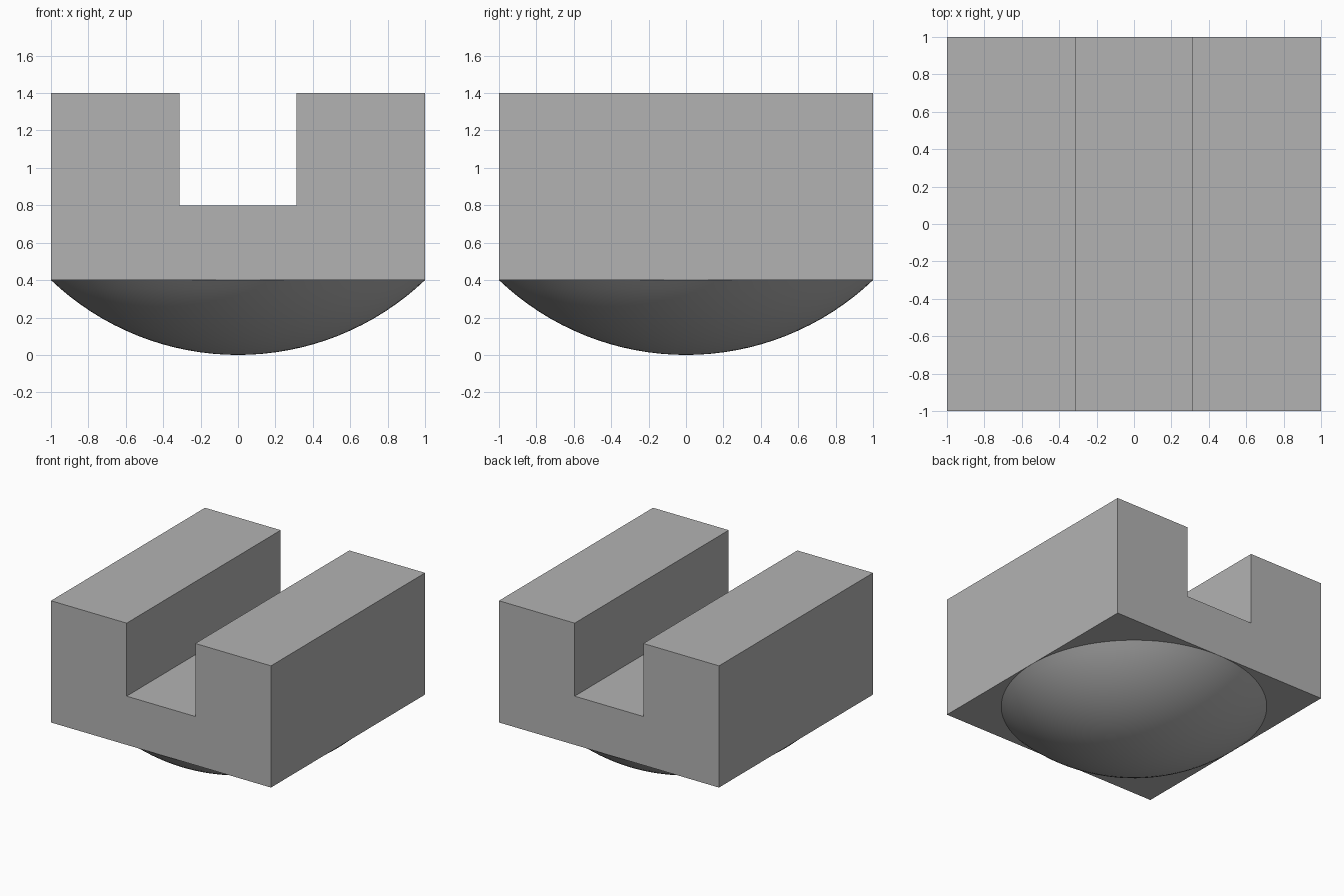
import bpy, bmesh, math

cube = bpy.data.objects.get("Cube")
if cube:
    bpy.data.objects.remove(cube, do_unlink=True)

# Overall dimensions
HALF, TOP, BASE = 1.0, 1.4, 0.4
GROOVE, FLOOR = 0.312, 0.8

grey = bpy.data.materials.new("plain grey")
grey.use_nodes = True
COLOUR = (0.45, 0.45, 0.45, 1)
grey.diffuse_color = COLOUR
grey.node_tree.nodes["Principled BSDF"].inputs["Base Color"].default_value = COLOUR


def add_object(name, bm):
    bmesh.ops.recalc_face_normals(bm, faces=bm.faces)
    mesh = bpy.data.meshes.new(name)
    bm.to_mesh(mesh)
    bm.free()
    mesh.materials.append(grey)
    obj = bpy.data.objects.new(name, mesh)
    bpy.context.collection.objects.link(obj)
    return obj


# Grooved block: U-shaped profile extruded from front to back
half_profile = [(HALF, BASE), (HALF, TOP), (GROOVE, TOP), (GROOVE, FLOOR)]
profile = half_profile + [(-x, z) for x, z in reversed(half_profile)]
bm = bmesh.new()
face = bm.faces.new([bm.verts.new((x, -HALF, z)) for x, z in profile])
ext = bmesh.ops.extrude_face_region(bm, geom=[face])
moved = [v for v in ext["geom"] if isinstance(v, bmesh.types.BMVert)]
bmesh.ops.translate(bm, verts=moved, vec=(0, 2 * HALF, 0))
add_object("grooved_block", bm)

# Shallow dome underneath: an arc spun about the vertical axis
RINGS, SIDES = 16, 96
radius = (HALF ** 2 + BASE ** 2) / (2 * BASE)
sweep = math.asin(HALF / radius)
bm = bmesh.new()
arc = []
for i in range(RINGS + 1):
    a = sweep * i / RINGS
    arc.append(bm.verts.new((radius * math.sin(a), 0, radius * (1 - math.cos(a)))))
edges = [bm.edges.new(pair) for pair in zip(arc, arc[1:])]
bmesh.ops.spin(bm, geom=arc + edges, cent=(0, 0, 0), axis=(0, 0, 1),
               angle=math.tau, steps=SIDES, use_duplicate=False)
bmesh.ops.remove_doubles(bm, verts=bm.verts, dist=0.0001)
bmesh.ops.recalc_face_normals(bm, faces=bm.faces)
lowest = min(bm.faces, key=lambda f: f.calc_center_median().z)
flip = lowest.normal.z > 0
dome = add_object("bottom_dome", bm)
if flip:
    dome.data.flip_normals()
bpy.ops.object.select_all(action="DESELECT")
dome.select_set(True)
bpy.context.view_layer.objects.active = dome
bpy.ops.object.shade_smooth_by_angle(angle=math.radians(30))
